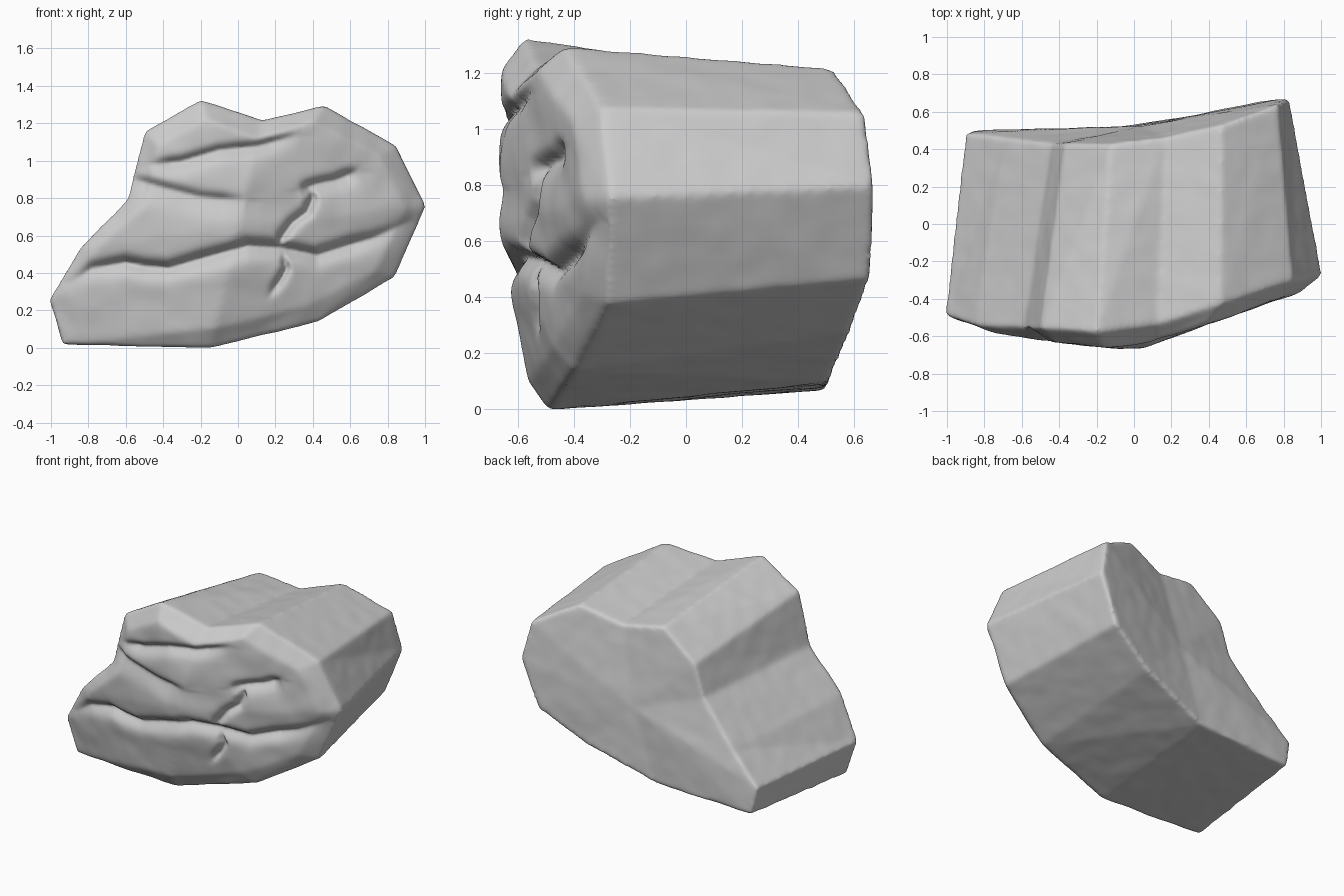
import bpy, bmesh, math
from mathutils import Vector, noise

cube = bpy.data.objects.get("Cube")
if cube:
    bpy.data.objects.remove(cube, do_unlink=True)

# Matching outlines: front rim and back rim, as (x, y, z)
RIM = [(-.94, -.47, .02), (-.15, -.49, .0), (.43, -.4, .14), (.84, -.28, .38),
       (1.006, -.27, .76), (.85, -.3, 1.08), (.46, -.43, 1.3), (.13, -.53, 1.22),
       (-.2, -.58, 1.33), (-.5, -.56, 1.16), (-.59, -.56, .8), (-.85, -.54, .53),
       (-1.01, -.49, .26)]
BACK = [(-.86, .5, .07), (-.13, .515, .1), (.38, .59, .28), (.7, .66, .47),
        (.83, .675, .8), (.77, .64, 1.06), (.47, .53, 1.22), (.17, .465, 1.13),
        (-.12, .43, 1.18), (-.37, .43, .98), (-.44, .43, .76), (-.69, .46, .47),
        (-.9, .485, .26)]
CENTRE = Vector((0, 0, .65))


def front_depth(x, z):
    """Bulging front face, bending back to both sides and towards the ground."""
    y = -.672 + .09 * max(0, -x) + .36 * max(0, x - .02)
    return y + .18 * max(0, .65 - z)


def inset(point, fixed, scale):
    p = Vector((point[0], 0, point[2])) - CENTRE
    q = CENTRE + p * (scale if scale else 1 - fixed / p.length)
    return (q.x, front_depth(q.x, q.z), q.z)


# Rough block lofted through rings from back to front
bm = bmesh.new()
rings = [BACK, RIM, [inset(p, .11, 0) for p in RIM],
         [inset(p, 0, .65) for p in RIM], [inset(p, 0, .35) for p in RIM]]
rings = [[bm.verts.new(p) for p in ring] for ring in rings]
count = len(RIM)
for a, b in zip(rings, rings[1:]):
    for i in range(count):
        j = (i + 1) % count
        bm.faces.new((a[i], a[j], b[j], b[i]))
for ring, tip in ((rings[0], (.05, .525, .6)), (rings[-1], (0, front_depth(0, .65), .65))):
    v = bm.verts.new(tip)
    for i in range(count):
        bm.faces.new((ring[i], ring[(i + 1) % count], v))
bmesh.ops.recalc_face_normals(bm, faces=bm.faces)
mesh = bpy.data.meshes.new("rock")
bm.to_mesh(mesh)
bm.free()
rock = bpy.data.objects.new("rock", mesh)
bpy.context.collection.objects.link(rock)

# Even, dense skin with softened edges
remesh = rock.modifiers.new("skin", 'REMESH')
remesh.mode = 'VOXEL'
remesh.voxel_size = .013
soften = rock.modifiers.new("soften", 'SMOOTH')
soften.factor = .5
soften.iterations = 14
graph = bpy.context.evaluated_depsgraph_get()
dense = bpy.data.meshes.new_from_object(rock.evaluated_get(graph))
rock.modifiers.clear()
rock.data = dense
dense.name = "rock"

# Cracks: path in (x, z), depth, half width above and below the path
CRACKS = [
    ([(-.88, .36), (-.78, .43), (-.6, .46), (-.5, .44), (-.37, .43), (-.2, .48),
      (.05, .55), (.22, .54), (.42, .5), (.58, .55), (.72, .59), (.92, .68)], .07, .03, .05),
    ([(.22, .6), (.24, .5), (.26, .43), (.23, .37), (.17, .28)], .045, .022, .022),
    ([(.2, .5), (.24, .6), (.29, .67), (.37, .73), (.4, .8), (.39, .9)], .055, .025, .025),
    ([(.33, .85), (.42, .88), (.52, .9), (.64, .95)], .06, .025, .05),
    ([(-.48, .98), (-.3, 1.0), (-.1, 1.06), (.1, 1.08), (.32, 1.14)], .05, .025, .045),
    ([(-.58, .91), (-.4, .86), (-.2, .81), (.04, .79)], .04, .025, .08),
]


def crack_depth(x, z, path, depth, above, below):
    p, best = Vector((x, z)), (9, 0, 0)
    for i, (a, b) in enumerate(zip(path, path[1:])):
        a, b = Vector(a), Vector(b)
        t = max(0, min(1, (p - a).dot(b - a) / (b - a).length_squared))
        gap = p - a.lerp(b, t)
        best = min(best, (gap.length, (i + t) / (len(path) - 1), gap.y))
    distance, along, side = best
    width = above if side > 0 else below
    fade = min(1, 5 * along + .15, 5 * (1 - along) + .15)
    return depth * fade * math.exp(-(distance / width) ** 1.5)


# Carve the front and roughen the whole skin slightly
normals = [v.normal.copy() for v in dense.vertices]
for v, n in zip(dense.vertices, normals):
    x, y, z = v.co
    v.co += n * .003 * noise.noise(Vector((x, y, z)) * 9)
    if n.y < -.2 and y < -.2:
        cut = max(crack_depth(x, z, *crack) for crack in CRACKS)
        v.co.y += cut * min(1, -n.y * 1.3)
        v.co.y += .008 * noise.noise(Vector((x * 4, 2, z * 6)))

# Rest on the ground
low = min(v.co.z for v in dense.vertices)
for v in dense.vertices:
    v.co.z -= low

stone = bpy.data.materials.new("grey stone")
stone.use_nodes = True
colour = (.6, .6, .6, 1)
stone.diffuse_color = colour
stone.node_tree.nodes["Principled BSDF"].inputs["Base Color"].default_value = colour
dense.materials.clear()
dense.materials.append(stone)
for f in dense.polygons:
    f.use_smooth = True
    f.material_index = 0
